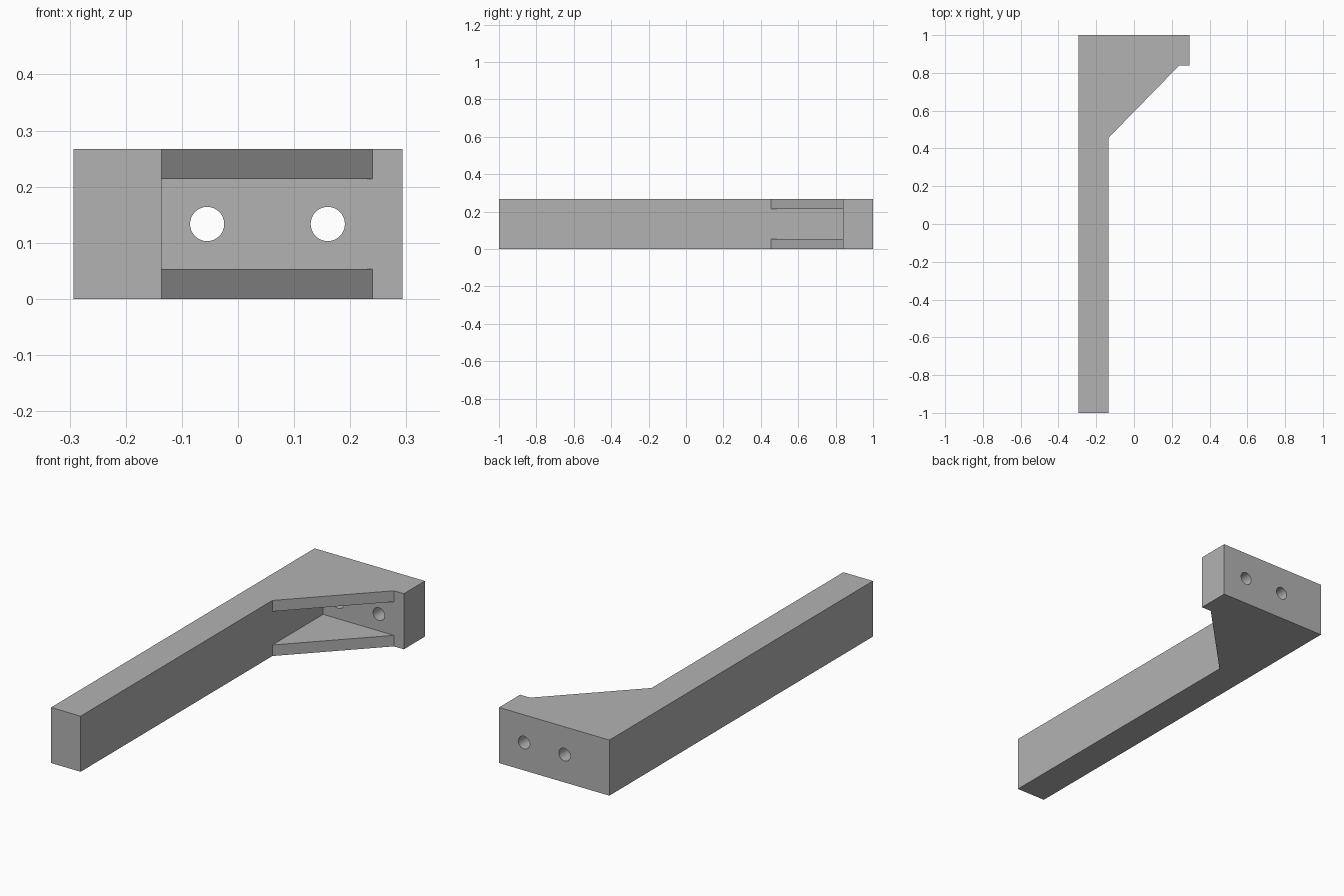
import bpy, bmesh, math
from mathutils import Matrix

cube = bpy.data.objects.get("Cube")
if cube:
    bpy.data.objects.remove(cube, do_unlink=True)

# Main dimensions
HEIGHT = 0.267
MID = HEIGHT / 2
WEB = 0.053                              # thickness of each gusset web
LEFT, ARM, TIP, RIGHT = -0.293, -0.136, 0.24, 0.293
FOOT, BEND = 0.84, 0.455                 # foot front face, start of the gusset

grey = bpy.data.materials.new("plain_grey")
grey.use_nodes = True
colour = (0.45, 0.45, 0.45, 1)
grey.diffuse_color = colour
grey.node_tree.nodes["Principled BSDF"].inputs["Base Color"].default_value = colour


def prism(name, outline, depth, matrix=None):
    """Extrude a flat outline along its local z, then place it."""
    bm = bmesh.new()
    face = bm.faces.new([bm.verts.new((u, v, 0)) for u, v in outline])
    ext = bmesh.ops.extrude_face_region(bm, geom=[face])["geom"]
    bmesh.ops.translate(bm, vec=(0, 0, depth),
                        verts=[e for e in ext if isinstance(e, bmesh.types.BMVert)])
    if matrix:
        bm.transform(matrix)
    bmesh.ops.recalc_face_normals(bm, faces=bm.faces)
    mesh = bpy.data.meshes.new(name)
    bm.to_mesh(mesh)
    bm.free()
    mesh.materials.append(grey)
    obj = bpy.data.objects.new(name, mesh)
    bpy.context.collection.objects.link(obj)
    return obj


def stadium(start, end, radius, steps=16):
    """Rounded slot outline; a plain circle when start equals end."""
    points = []
    for centre, turn in ((end, -math.pi / 2), (start, math.pi / 2)):
        last = steps if start == end else steps + 1
        for i in range(last):
            a = turn + math.pi * i / steps
            points.append((centre + radius * math.cos(a), radius * math.sin(a)))
    return points


# Arm, gusset and foot as one plan outline
bracket = prism("bracket", [(LEFT, -1), (ARM, -1), (ARM, BEND), (TIP, FOOT),
                            (RIGHT, FOOT), (RIGHT, 1), (LEFT, 1)], HEIGHT)

# Pocket between the two gusset webs
cutters = [prism("pocket_cutter", [(ARM, BEND - 0.15), (TIP + 0.15, FOOT), (ARM, FOOT)],
                 HEIGHT - 2 * WEB, Matrix.Translation((0, 0, WEB)))]

# Long slot through the arm: local axes map to y, z, x
along_x = Matrix(((0, 0, 1, LEFT - 0.1), (1, 0, 0, 0), (0, 1, 0, MID), (0, 0, 0, 1)))
cutters.append(prism("slot_cutter", stadium(-0.602, 0.306, 0.029), 0.35, along_x))

# Two bolt holes through the foot
for x in (-0.055, 0.16):
    place = Matrix.Translation((x, 1.1, MID)) @ Matrix.Rotation(math.pi / 2, 4, "X")
    cutters.append(prism("bolt_hole_cutter", stadium(0, 0, 0.0305), 0.4, place))

# Cut, then discard the cutters
bpy.ops.object.select_all(action="DESELECT")
bpy.context.view_layer.objects.active = bracket
bracket.select_set(True)
for cutter in cutters:
    cutter.hide_render = True
    mod = bracket.modifiers.new(cutter.name, "BOOLEAN")
    mod.operation = "DIFFERENCE"
    mod.solver = "EXACT"
    mod.object = cutter
    bpy.ops.object.modifier_apply(modifier=mod.name)
    bpy.data.objects.remove(cutter, do_unlink=True)

bpy.ops.object.shade_smooth_by_angle(angle=math.radians(30))
